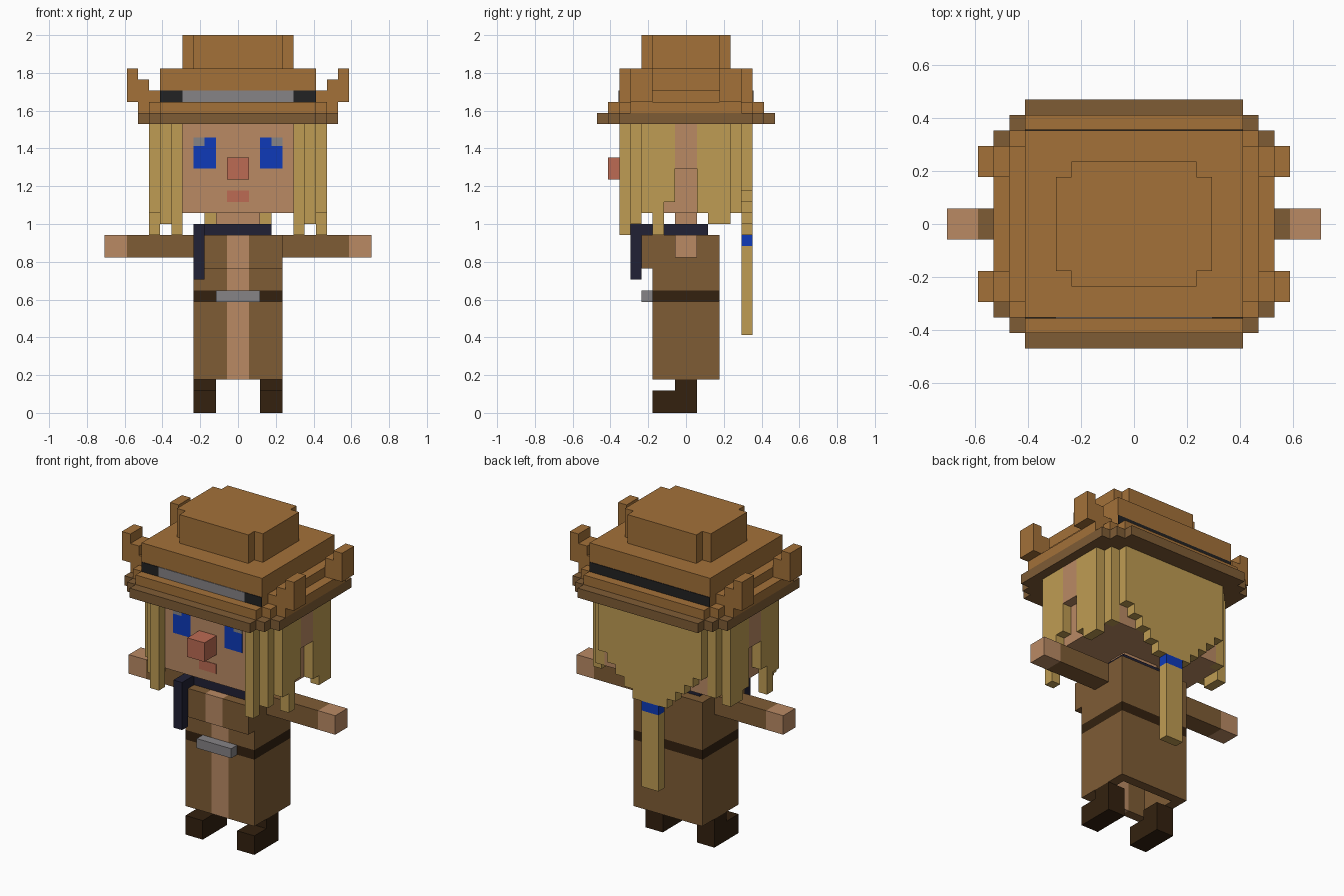
import bpy, bmesh

cube = bpy.data.objects.get("Cube")
if cube:
    bpy.data.objects.remove(cube, do_unlink=True)

U = 2 / 34   # one block of the model's grid


def material(name, rgb):
    lin = [((c / 255 + 0.055) / 1.055) ** 2.4 if c > 10 else c / 255 / 12.92 for c in rgb]
    m = bpy.data.materials.new(name)
    m.use_nodes = True
    m.diffuse_color = (*lin, 1)
    bsdf = next(n for n in m.node_tree.nodes if n.type == 'BSDF_PRINCIPLED')
    bsdf.inputs["Base Color"].default_value = (*lin, 1)
    return m


HAT = material("hat brown", (163, 113, 57))
COAT = material("coat brown", (127, 92, 53))
HAIR = material("blonde", (191, 156, 83))
SKIN = material("skin", (186, 138, 100))
PINK = material("nose pink", (188, 107, 83))
BLUE = material("blue", (14, 58, 185))
GREY = material("grey", (134, 131, 134))
NAVY = material("navy", (33, 33, 53))
BOOT = material("boot brown", (51, 33, 15))
BLACK = material("black", (34, 34, 35))


def build(name, mat, boxes, mirror=False):
    """Join boxes (x0, x1, y0, y1, z0, z1 in blocks) into one object."""
    if mirror:
        boxes = boxes + [(-b[1], -b[0], *b[2:]) for b in boxes]
    bm = bmesh.new()
    for x0, x1, y0, y1, z0, z1 in boxes:
        verts = bmesh.ops.create_cube(bm, size=1)["verts"]
        for v in verts:
            v.co = ((x0 + (v.co.x + 0.5) * (x1 - x0)) * U,
                    (y0 + (v.co.y + 0.5) * (y1 - y0)) * U,
                    (z0 + (v.co.z + 0.5) * (z1 - z0)) * U)
    mesh = bpy.data.meshes.new(name)
    bm.to_mesh(mesh)
    bm.free()
    mesh.materials.append(mat)
    ob = bpy.data.objects.new(name, mesh)
    bpy.context.scene.collection.objects.link(ob)
    return ob


def plate(name, mat, x0, x1, z0, z1, y, mirror=False):
    """Thin painted detail on a face at depth y, facing outwards."""
    t = 0.06
    ys = (y - t, y + t / 2) if y < 0 else (y - t / 2, y + t)
    return build(name, mat, [(x0, x1, *ys, z0, z1)], mirror)


# Boots
build("boots", BOOT, [(2, 4, -3, 1, 0, 2), (2, 4, -1, 1, 2, 3)], True)

# Long coat, hollow below the belt, with a raised chest
build("coat_back", COAT, [(-4, 4, 2, 3, 3, 10), (-4, 4, -2, 3, 11, 16)])
build("coat_sides", COAT, [(3, 4, -2, 2, 3, 10), (1, 4, -3, -2, 3, 10),
                           (1, 4, -3, -2, 11, 16), (1, 4, -4, -3, 13, 16)], True)
build("open_front", SKIN, [(-1, 1, -3, -2, 3, 10), (-1, 1, -3, -2, 11, 16),
                           (-1, 1, -4, -3, 13, 16)])
build("belt", BOOT, [(-4, 4, -3, 3, 10, 11)])
build("buckle", GREY, [(-2, 2, -4, -3, 10, 11)])

# Arms
build("sleeves", COAT, [(4, 10, -1, 1, 14, 16)], True)
build("hands", SKIN, [(10, 12, -1, 1, 14, 16)], True)

# Neck and scarf
build("scarf", NAVY, [(-3, 3, -3, 2, 16, 17), (-4, -3, -4, -2, 16, 17),
                      (-4, -3, -5, -4, 12, 17)])
build("neck", SKIN, [(-2, 2, -1, 1, 17, 18)])

# Head and face
build("head", SKIN, [(-6, 6, -5, 5, 18, 26), (6, 7, -4, 4, 18, 26), (-7, -6, -4, 4, 18, 26)])
build("ears", SKIN, [(7, 8, -1, 1, 22, 26)], True)
build("nose", PINK, [(-1, 1, -7, -5, 21, 23)])
plate("mouth", PINK, -1, 1, 19, 20, -5)
plate("eyes_lower", BLUE, 2, 4, 22, 24, -5, True)
plate("eyes_upper", BLUE, 2, 3, 24, 24.8, -5, True)
plate("eye_glints", GREY, 3, 4, 24, 24.8, -5, True)

# Hair: locks stepping round the sides (x, y0, y1, bottom)
locks = [(5, -6, -5, 16), (6, -5, -4, 17), (7, -4, -3, 18), (7, -3, -2, 16), (7, -2, -1, 19),
         (7, 1, 2, 18), (7, 2, 4, 17), (6, 4, 5, 18)]
build("side_hair", HAIR, [(x, x + 1, y0, y1, z, 26) for x, y0, y1, z in locks], True)

# Back hair narrowing in steps to a tied tail
build("back_hair", HAIR, [(-6, 6, 5, 6, 20, 26)] +
      [(-w, w, 5, 6, 14 + w, 15 + w) for w in range(2, 6)])
build("hair_tie", BLUE, [(-1, 1, 5, 6, 15, 16)])
build("hair_tail", HAIR, [(-1, 1, 5, 6, 7, 15)])

# Hat
build("hat_brim", COAT, [(-7, 7, -8, 8, 26, 27), (7, 8, -7, 7, 26, 27), (8, 9, -6, 6, 26, 27),
                         (-8, -7, -7, 7, 26, 27), (-9, -8, -6, 6, 26, 27)])
build("hat_brim_top", HAT, [(-7, 7, -7, 7, 27, 28), (7, 8, -6, 6, 27, 28), (8, 9, -5, 5, 27, 28),
                            (-8, -7, -6, 6, 27, 28), (-9, -8, -5, 5, 27, 28)])
build("hat_body", HAT, [(-7, 7, -6, 6, 28, 31)])
build("hat_side_steps", HAT, [(7, 8, -5, 5, 28, 29)], True)
build("hat_crown", HAT, [(-4, 4, -4, 4, 31, 34), (4, 5, -3, 3, 31, 34), (-5, -4, -3, 3, 31, 34)])
build("hat_upturned_tips", HAT,
      [b for y in (-5, 3) for b in ((8, 9, y, y + 2, 28, 30), (9, 10, y, y + 2, 28, 31))], True)
plate("hat_band_front_ends", BLACK, 5, 7, 28, 29, -6, True)
plate("hat_band_front", GREY, -5, 5, 28, 29, -6)
plate("hat_band_back", BLACK, -7, 7, 28, 29, 6)
